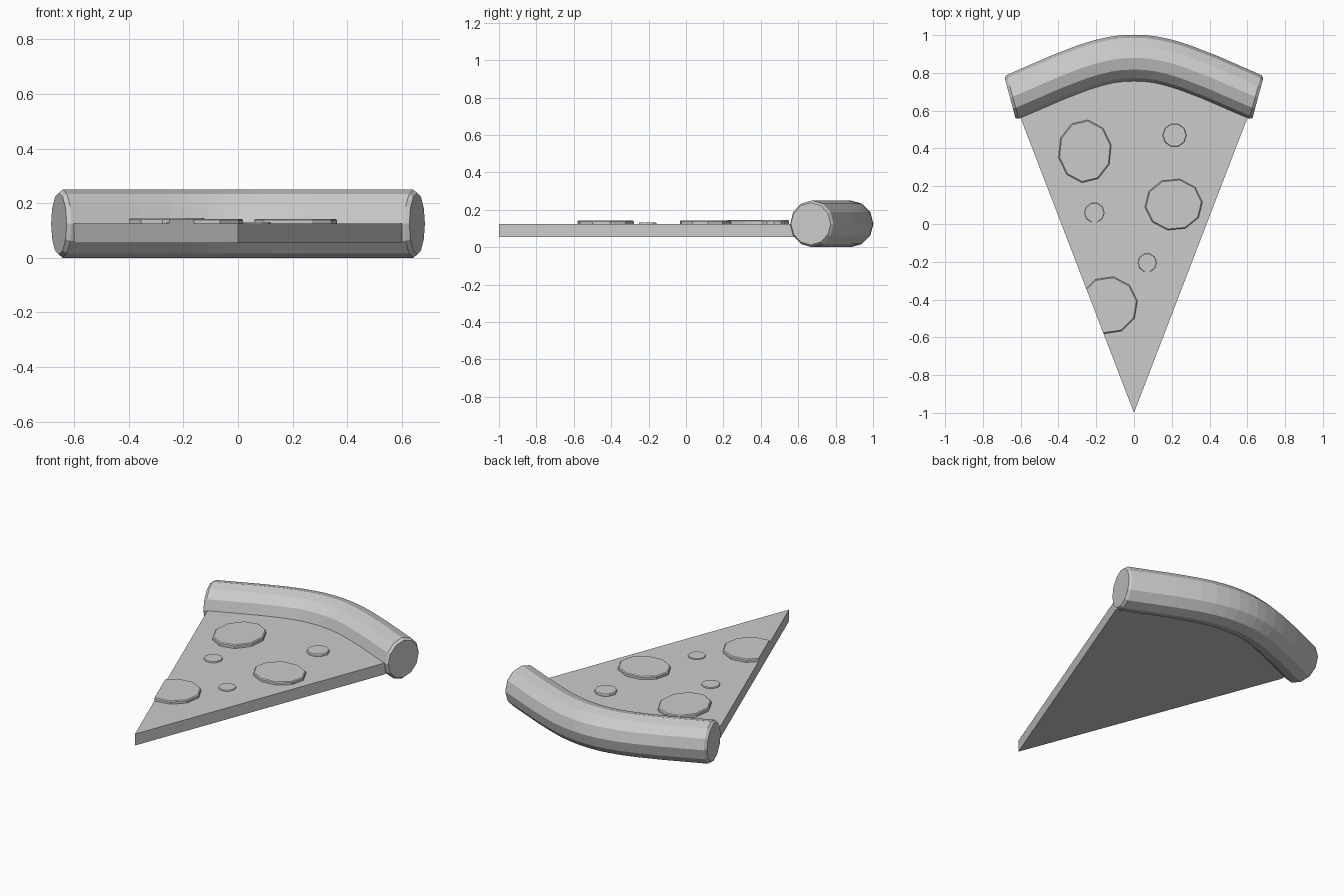
import bpy, bmesh, math
from mathutils import Vector

if "Cube" in bpy.data.objects:
    bpy.data.objects.remove(bpy.data.objects["Cube"])


def finish(name, bm):
    bmesh.ops.recalc_face_normals(bm, faces=bm.faces[:])
    me = bpy.data.meshes.new(name)
    bm.to_mesh(me)
    bm.free()
    ob = bpy.data.objects.new(name, me)
    bpy.context.collection.objects.link(ob)
    return ob


def loft(bm, rings):
    loops = [[bm.verts.new(p) for p in r] for r in rings]
    n = len(loops[0])
    for a, b in zip(loops, loops[1:]):
        for i in range(n):
            j = (i + 1) % n
            bm.faces.new((a[i], a[j], b[j], b[i]))
    bm.faces.new(loops[0])
    bm.faces.new(loops[-1])


# Crust: 12-sided bent roll; x, y, tilt of each cross-section, radius
half = [(0.06, 0.877, 3, 0.123), (0.12, 0.869, 6, 0.122), (0.19, 0.853, 10, 0.122),
        (0.27, 0.828, 14, 0.121), (0.40, 0.778, 18, 0.12),
        (0.642, 0.673, 15.5, 0.12), (0.656, 0.667, 15, 0.11)]
path = [(-x, y, -t, r) for x, y, t, r in reversed(half)] + [(0, 0.879, 0, 0.123)] + half
rings = []
for x, y, t, r in path:
    s, c = math.sin(math.radians(t)), math.cos(math.radians(t))
    ring = []
    for i in range(12):
        a = math.tau * i / 12
        u = r * math.cos(a)
        # the roll stays level, only its end rims shrink in height
        h = 0.113 if r == 0.11 else 0.125
        ring.append((x + u * s, y + u * c, 0.125 + h * math.sin(a)))
    rings.append(ring)
bm = bmesh.new()
loft(bm, rings)
finish("crust", bm)

# Slice base: thin wedge whose back edge is hidden in the crust
outline = [(0, -1), (0.6, 0.56), (0.6, 0.66), (0.4, 0.76), (0.2, 0.83), (0, 0.86),
           (-0.2, 0.83), (-0.4, 0.76), (-0.6, 0.66), (-0.6, 0.56)]
bm = bmesh.new()
loft(bm, [[(x, y, z) for x, y in outline] for z in (0.055, 0.125)])
finish("slice_base", bm)


# Toppings: low ten-sided discs with a bevelled rim, trimmed at the slice sides
def topping(name, x, y, rx, ry, top, turn):
    bm = bmesh.new()
    rings = []
    for k, z in ((1, 0.11), (1, top - 0.005), (0.96, top)):
        rings.append([(x + k * rx * math.cos(a), y + k * ry * math.sin(a), z)
                      for a in (math.tau * i / 10 + turn for i in range(10))])
    loft(bm, rings)
    for side in (-1, 1):
        cut = bmesh.ops.bisect_plane(
            bm, geom=bm.verts[:] + bm.edges[:] + bm.faces[:], plane_co=(0, -1, 0),
            plane_no=Vector((side * 1.56, -0.6, 0)).normalized(), clear_outer=True)
        edges = [e for e in cut["geom_cut"] if isinstance(e, bmesh.types.BMEdge)]
        if edges:
            bmesh.ops.holes_fill(bm, edges=edges)
    finish(name, bm)


topping("large_topping_back", -0.26, 0.385, 0.142, 0.167, 0.146, 0.2)
topping("large_topping_middle", 0.21, 0.103, 0.153, 0.138, 0.143, 0.1)
topping("large_topping_front", -0.135, -0.43, 0.155, 0.153, 0.143, 0.15)
topping("small_topping_back", 0.215, 0.47, 0.063, 0.063, 0.139, 0)
topping("small_topping_middle", -0.21, 0.06, 0.053, 0.053, 0.132, 0)
topping("small_topping_front", 0.07, -0.205, 0.05, 0.05, 0.131, 0)
